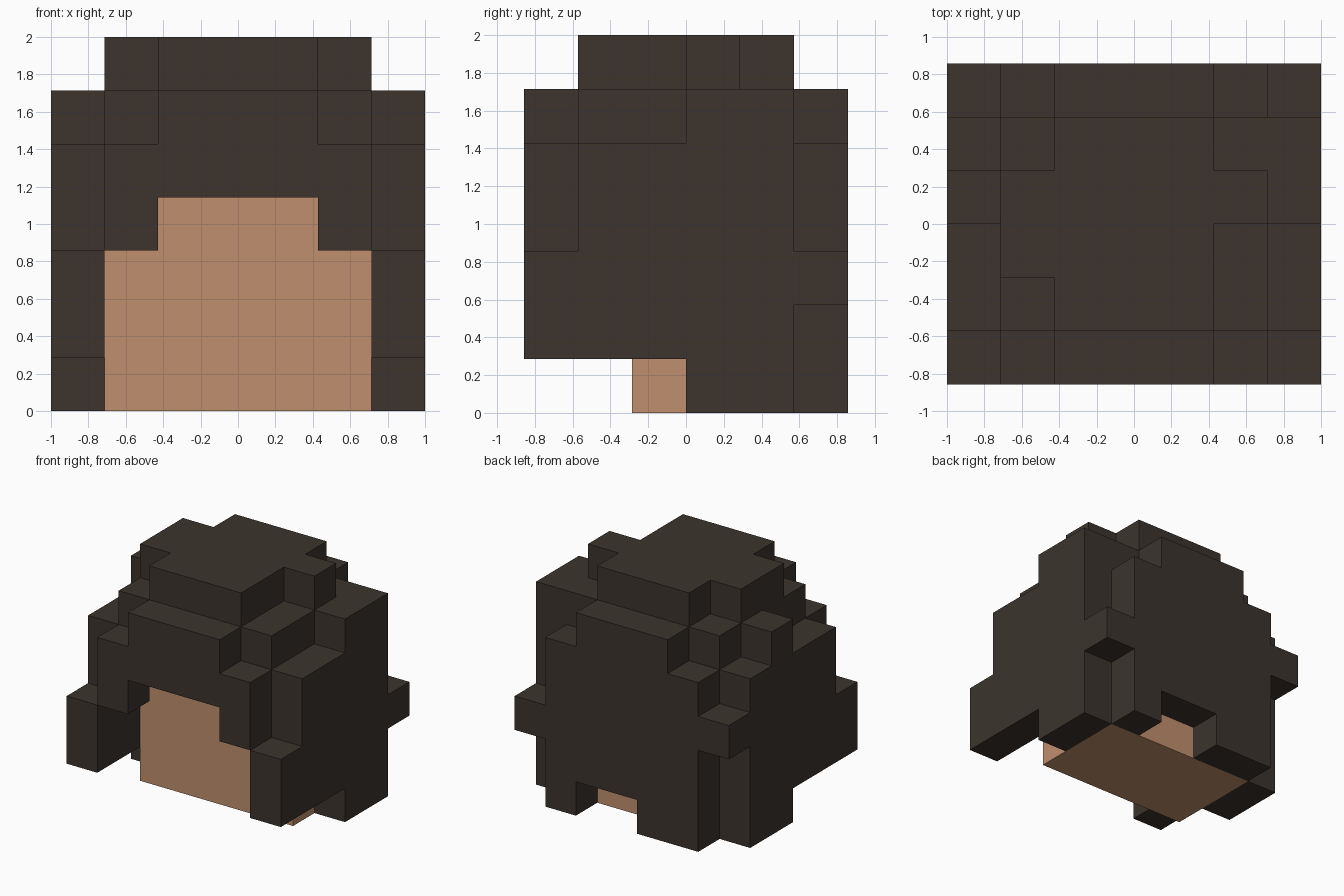
import bpy, bmesh
from itertools import product
from mathutils import Vector

default = bpy.data.objects.get("Cube")
if default:
    bpy.data.objects.remove(default, do_unlink=True)

CELL = 2 / 7                       # block size
ORIGIN = Vector((-1, -3 * CELL, 0))


def make_material(name, color):
    mat = bpy.data.materials.new(name)
    mat.use_nodes = True
    mat.diffuse_color = color
    mat.node_tree.nodes["Principled BSDF"].inputs["Base Color"].default_value = color
    return mat


def block_part(name, mat, boxes):
    """Join boxes given as block ranges (x, y, z) into one closed outer skin."""
    cells = set()
    for spans in boxes:
        cells.update(product(*(range(*s) for s in spans)))
    bm = bmesh.new()
    for cell in cells:
        for axis, side in product(range(3), (0, 1)):
            neighbour = list(cell)
            neighbour[axis] += 2 * side - 1
            if tuple(neighbour) in cells:
                continue
            u, v = (axis + 1) % 3, (axis + 2) % 3
            corners = []
            for du, dv in ((0, 0), (1, 0), (1, 1), (0, 1)):
                p = Vector(cell)
                p[axis] += side
                p[u] += du
                p[v] += dv
                corners.append(bm.verts.new(ORIGIN + p * CELL))
            bm.faces.new(corners if side else corners[::-1])
    bmesh.ops.remove_doubles(bm, verts=bm.verts, dist=0.001)
    bmesh.ops.dissolve_limit(bm, angle_limit=0.01, verts=bm.verts, edges=bm.edges)
    mesh = bpy.data.meshes.new(name)
    bm.to_mesh(mesh)
    bm.free()
    mesh.materials.append(mat)
    obj = bpy.data.objects.new(name, mesh)
    bpy.context.collection.objects.link(obj)
    return obj


hair = make_material("dark brown hair", (0.045, 0.034, 0.027, 1))
skin = make_material("tan skin", (0.53, 0.275, 0.155, 1))

# Head with the flat face
block_part("head", skin, [((1, 6), (2, 5), (0, 5))])

# Layer over the head and the uneven crown above it
block_part("hair_cap", hair, [((1, 6), (1, 5), (5, 6))])
block_part("hair_crown", hair, [
    ((2, 5), (1, 5), (6, 7)),
    ((1, 2), (2, 4), (6, 7)),
    ((5, 6), (3, 4), (6, 7)),
])

# Fringe: raised middle, mirrored lower ends
block_part("hair_fringe", hair, [((2, 5), (0, 1), (4, 6))] +
           [((x, x + 1), (0, 1), (3, 5)) for x in (1, 5)])

# Back with a notch at the neck
block_part("hair_back", hair, [
    ((2, 3), (5, 6), (0, 6)),
    ((3, 5), (5, 6), (1, 6)),
] + [((x, x + 1), (5, 6), (0, 5)) for x in (1, 5)])


# Sides share the front lock and temple; the rear locks differ
def side_hair(name, x, rear):
    spans = [((0, 1), (1, 3)), ((1, 3), (1, 5))] + rear
    block_part(name, hair, [((x, x + 1), y, z) for y, z in spans])


side_hair("hair_side_right", 0, [((3, 4), (0, 6)), ((4, 5), (0, 5)), ((5, 6), (3, 4))])
side_hair("hair_side_left", 6, [((3, 5), (0, 6)), ((5, 6), (2, 3))])
